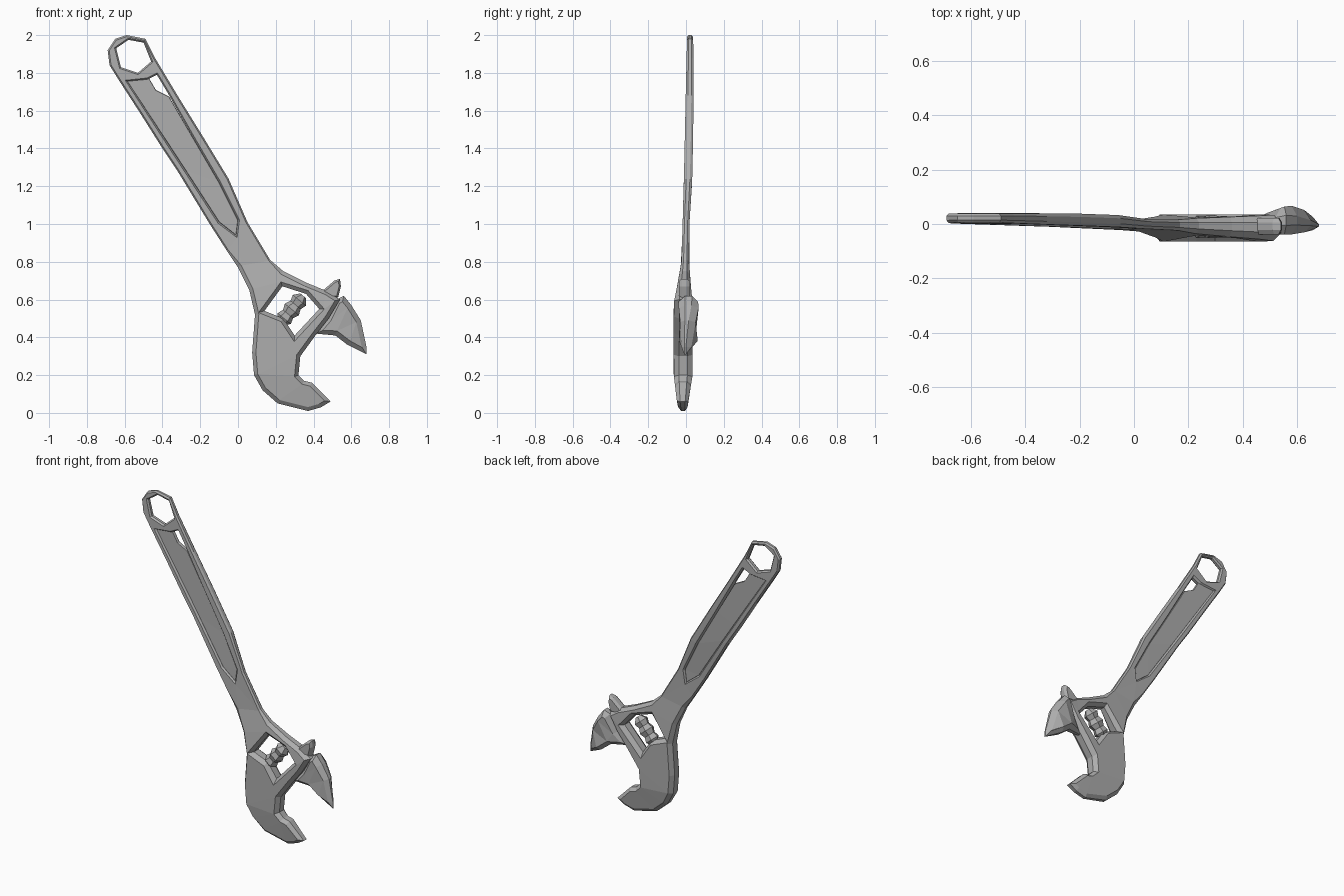
import bpy, bmesh, math
from mathutils import Vector, Matrix

cube = bpy.data.objects.get("Cube")
if cube:
    bpy.data.objects.remove(cube)

steel = bpy.data.materials.new("grey steel")
steel.use_nodes = True
GREY = (0.42, 0.42, 0.42, 1)
steel.diffuse_color = GREY
steel.node_tree.nodes["Principled BSDF"].inputs["Base Color"].default_value = GREY


def finish(bm, name):
    bmesh.ops.recalc_face_normals(bm, faces=bm.faces)
    mesh = bpy.data.meshes.new(name)
    bm.to_mesh(mesh)
    bm.free()
    mesh.materials.append(steel)
    obj = bpy.data.objects.new(name, mesh)
    bpy.context.collection.objects.link(obj)
    return obj


def lookup(table, t):
    """Linear interpolation of (key, centre, half thickness) rows."""
    if t <= table[0][0]:
        return table[0][1:]
    for a, b in zip(table, table[1:]):
        if t <= b[0]:
            f = (t - a[0]) / (b[0] - a[0])
            return tuple(u + (v - u) * f for u, v in zip(a[1:], b[1:]))
    return table[-1][1:]


def inset(loop, width, hole):
    """Offset a loop into the solid, returning the new points."""
    pts = [Vector(p) for p in loop]
    area = sum(a.x * b.y - b.x * a.y for a, b in zip(pts, pts[1:] + pts[:1]))
    side = (1 if area > 0 else -1) * (-1 if hole else 1)
    out = []
    for i, p in enumerate(pts):
        d1 = (p - pts[i - 1]).normalized()
        d2 = (pts[(i + 1) % len(pts)] - p).normalized()
        n1, n2 = (Vector((-d.y, d.x)) * side for d in (d1, d2))
        b = (n1 + n2).normalized()
        out.append(p + b * width(p) / max(b.dot(n1), 0.6))
    return out


def plate(name, outline, thickness, width, holes=(), axis=1, wall=0.45, scale=1.0):
    """Chamfered plate in the xz plane, with holes and varying thickness."""
    bm = bmesh.new()
    caps = {-1: [], 1: []}

    def ring(points, f):
        verts = []
        for p in points:
            c, h = lookup(thickness, p[axis])
            verts.append(bm.verts.new((p[0], c + h * f * scale, p[1])))
        return verts

    for k, loop in enumerate([outline, *holes]):
        inner = inset(loop, width, k > 0)
        rings = [ring(inner, -1), ring(loop, -wall), ring(loop, wall), ring(inner, 1)]
        n = len(loop)
        for a, b in zip(rings, rings[1:]):
            for i in range(n):
                j = (i + 1) % n
                bm.faces.new((a[i], a[j], b[j], b[i]))
        for s, r in ((-1, rings[0]), (1, rings[-1])):
            caps[s] += [bm.edges.get((r[i], r[(i + 1) % n])) for i in range(n)]
    for s, edges in caps.items():
        bmesh.ops.triangle_fill(bm, use_beauty=True, edges=edges, normal=(0, s, 0))
    return finish(bm, name)


# Thickness along the height of the handle and fixed head
BODY = [(0, -.015, .02), (.06, -.018, .03), (.2, -.015, .05), (.58, -.015, .05),
        (.68, -.01, .035), (.8, -.004, .02), (1.0, 0, .018), (1.2, .01, .022),
        (1.47, .016, .022), (1.75, .02, .02), (2, .022, .016)]

# Handle and fixed jaw in one piece
body = [(-.59, 2), (-.49, 1.98), (-.44, 1.88), (-.32, 1.68), (-.19, 1.47), (-.05, 1.24),
        (.05, 1.01), (.17, .81), (.24, .75), (.36, .69), (.47, .645), (.54, .6),
        (.48, .5), (.41, .41), (.33, .3), (.32, .2), (.35, .17), (.39, .16), (.49, .06),
        (.44, .03), (.37, .01), (.21, .05), (.13, .12), (.085, .2), (.075, .32),
        (.09, .52), (.06, .65), (0, .77), (-.06, .86), (-.15, 1), (-.32, 1.28),
        (-.4, 1.4), (-.52, 1.59), (-.63, 1.76), (-.68, 1.84), (-.69, 1.92), (-.65, 1.98)]
eye = [(-.645, 1.93), (-.58, 1.975), (-.5, 1.96), (-.46, 1.86), (-.53, 1.8), (-.62, 1.83)]
panel = [(-.585, 1.755), (-.48, 1.765), (-.43, 1.79), (-.37, 1.69), (-.24, 1.46),
         (-.1, 1.22), (0, 1.02), (-.01, .94), (-.1, 1.01), (-.275, 1.28), (-.36, 1.41)]
window = [(.14, .54), (.235, .67), (.36, .63), (.43, .55), (.3, .41), (.24, .5)]
plate("handle_and_fixed_jaw", body, BODY,
      lambda p: .008 if p.y > .8 else .02, [eye, panel, window])

# Thin web filling the handle recess, open at its upper corner
web = [(-.59, 1.76), (-.47, 1.77), (-.435, 1.71), (-.365, 1.675)] + panel[4:]
plate("handle_web", web, BODY, lambda p: .002, scale=.5)

# Movable jaw, thickest near its root and tapering to the tip
JAW = [(.42, -.01, .02), (.5, .005, .04), (.57, .015, .055), (.63, .01, .04), (.68, -.005, .012)]
jaw = [(.52, .6), (.56, .62), (.6, .57), (.65, .49), (.68, .35), (.68, .31),
       (.58, .36), (.515, .41), (.41, .42), (.47, .5)]
plate("movable_jaw", jaw, JAW, lambda p: .025, axis=0, wall=.35)

# Slide end standing above the head
nub = [(.44, .64), (.51, .7), (.54, .71), (.545, .67), (.53, .61), (.48, .61)]
plate("slide_end", nub, [(0, -.008, .03), (1, -.008, .03)], lambda p: .01, axis=0)

# Adjusting worm: a ribbed six-sided screw inside the window
bm = bmesh.new()
start, end = Vector((.225, -.01, .475)), Vector((.345, -.01, .62))
turn = (end - start).to_track_quat('Z', 'Y').to_matrix().to_4x4()
radii = [.02, .045, .035, .048, .035, .045, .02]
rings = []
for k, r in enumerate(radii):
    centre = start.lerp(end, k / (len(radii) - 1))
    ring = bmesh.ops.create_circle(bm, segments=6, radius=r,
                                   matrix=Matrix.Translation(centre) @ turn)["verts"]
    rings.append(ring)
for a, b in zip(rings, rings[1:]):
    for i in range(6):
        j = (i + 1) % 6
        bm.faces.new((a[i], a[j], b[j], b[i]))
bm.faces.new(rings[0])
bm.faces.new(rings[-1])
finish(bm, "adjusting_worm")
